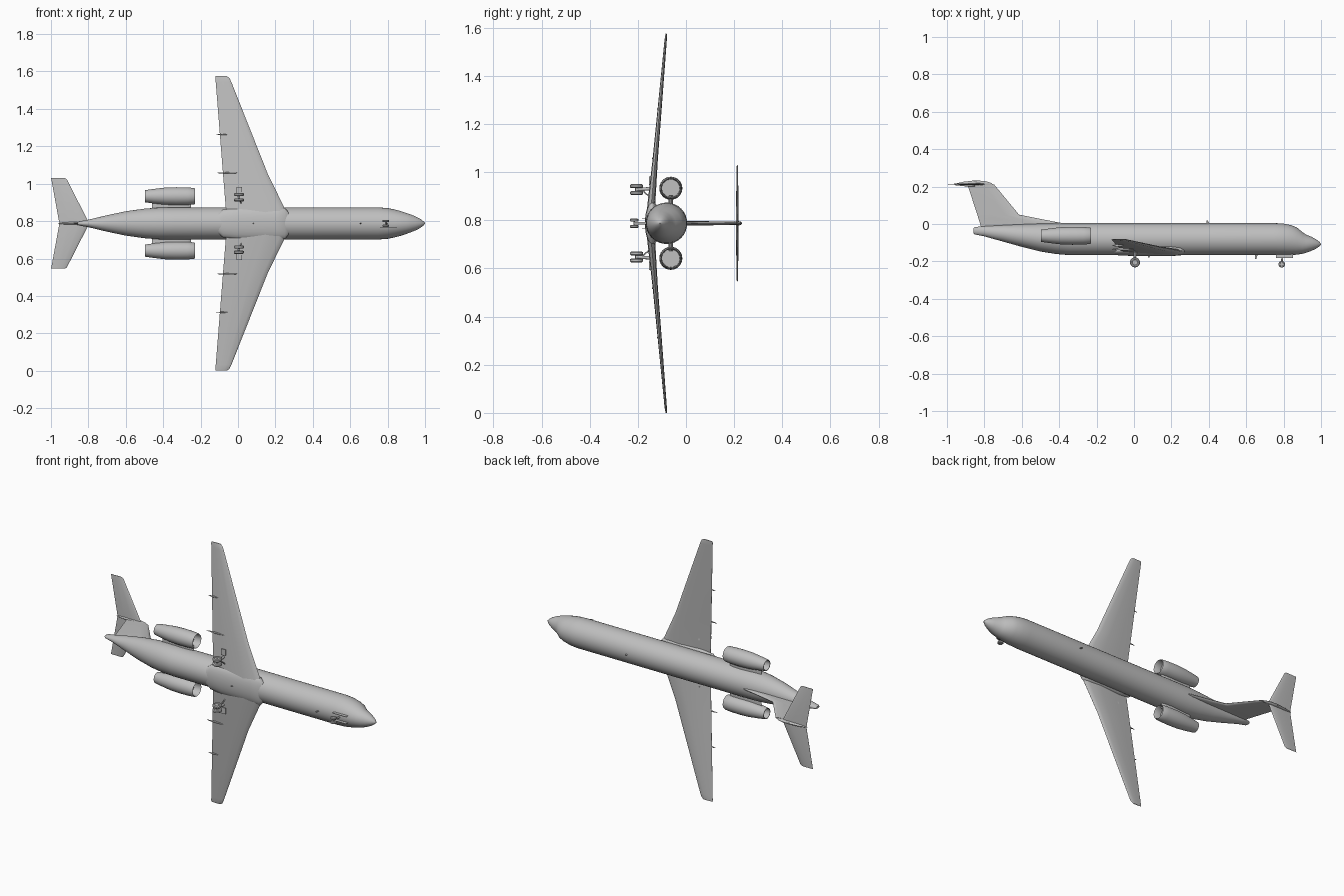
import bpy, bmesh, math
from mathutils import Vector

MID = 0.7875  # height of the aircraft centreline; nose is +x, roof is +y, span runs along z

paint = bpy.data.materials.new("light_grey")
paint.diffuse_color = (0.52, 0.52, 0.52, 1)


def loft(name, rings):
    """Skin a list of equal-length closed rings and cap both ends."""
    bm = bmesh.new()
    rows = [[bm.verts.new(p) for p in ring] for ring in rings]
    n = len(rows[0])
    for a, b in zip(rows, rows[1:]):
        for i in range(n):
            j = (i + 1) % n
            bm.faces.new((a[i], a[j], b[j], b[i]))
    bm.faces.new(rows[0])
    bm.faces.new(rows[-1])
    bmesh.ops.recalc_face_normals(bm, faces=bm.faces)
    mesh = bpy.data.meshes.new(name)
    bm.to_mesh(mesh)
    bm.free()
    mesh.materials.append(paint)
    ob = bpy.data.objects.new(name, mesh)
    bpy.context.collection.objects.link(ob)
    return ob


def body(name, stations, z=MID, sides=24):
    """Elliptical body along x from (x, top, bottom, half width)."""
    rings = []
    for x, top, bot, w in stations:
        cy, h = (top + bot) / 2, (top - bot) / 2
        rings.append([(x, cy + h * math.cos(2 * math.pi * i / sides),
                       z + w * math.sin(2 * math.pi * i / sides)) for i in range(sides)])
    return loft(name, rings)


def foil(name, stations, axis):
    """Wing-like surface from (leading x, trailing x, y, z, thickness)."""
    half = [(0, 0.0), (0.02, 0.35), (0.1, 0.8), (0.35, 1), (0.7, 0.6), (1, 0.06)]
    outline = half + [(u, -v) for u, v in reversed(half[1:])]
    rings = []
    for lead, trail, y, z, t in stations:
        rings.append([Vector((lead + (trail - lead) * u, y, z)) + Vector(axis) * (v * t / 2)
                      for u, v in outline])
    return loft(name, rings)


def rod(name, a, b, r, sides=12):
    """Cylinder between two points."""
    a, b = Vector(a), Vector(b)
    q = (b - a).to_track_quat('Z', 'Y')
    ring = [q @ Vector((r * math.cos(2 * math.pi * i / sides),
                        r * math.sin(2 * math.pi * i / sides), 0)) for i in range(sides)]
    return loft(name, [[p + a for p in ring], [p + b for p in ring]])


def box(name, x, y, z):
    """Box from (min, max) ranges."""
    return loft(name, [[(x[0], y[0], c), (x[1], y[0], c), (x[1], y[1], c), (x[0], y[1], c)]
                       for c in z])


def wheel(name, x, y, z, r, w):
    """Wheel with bevelled shoulders and a recessed hub."""
    prof = [(-0.3, 0.5), (-0.5, 0.6), (-0.5, 0.82), (-0.25, 1),
            (0.25, 1), (0.5, 0.82), (0.5, 0.6), (0.3, 0.5)]
    return loft(name, [[(x + r * k * math.cos(math.pi * i / 10),
                         y + r * k * math.sin(math.pi * i / 10), z + w * d) for i in range(20)]
                       for d, k in prof])


# Fuselage with cockpit hump, pointed nose and tapering tail
body("fuselage", [
    (-0.858, -0.022, -0.050, 0.006), (-0.85, -0.016, -0.056, 0.011), (-0.80, -0.012, -0.066, 0.020),
    (-0.70, -0.006, -0.094, 0.044), (-0.60, -0.001, -0.122, 0.065), (-0.50, 0.003, -0.147, 0.079),
    (-0.42, 0.005, -0.160, 0.085), (-0.34, 0.005, -0.167, 0.086), (0.0, 0.005, -0.167, 0.086),
    (0.40, 0.005, -0.167, 0.086), (0.75, 0.005, -0.167, 0.086), (0.80, 0.002, -0.167, 0.082),
    (0.84, -0.006, -0.166, 0.074), (0.87, -0.018, -0.164, 0.066), (0.90, -0.043, -0.159, 0.056),
    (0.92, -0.057, -0.154, 0.049), (0.95, -0.069, -0.143, 0.037), (0.975, -0.083, -0.131, 0.024),
    (0.992, -0.096, -0.119, 0.011), (1.0, -0.105, -0.110, 0.002)], sides=32)

# Fairing around the wing roots
body("belly_fairing", [
    (-0.13, -0.135, -0.160, 0.03), (-0.08, -0.112, -0.168, 0.075), (0.0, -0.105, -0.171, 0.086),
    (0.20, -0.105, -0.171, 0.088), (0.25, -0.115, -0.168, 0.084), (0.27, -0.130, -0.155, 0.06)])

# Fin with a long dorsal fillet
foil("fin", [(-0.34, -0.815, -0.03, MID, 0.018), (-0.38, -0.823, 0.004, MID, 0.018),
             (-0.50, -0.831, 0.027, MID, 0.018), (-0.615, -0.838, 0.05, MID, 0.018),
             (-0.747, -0.890, 0.21, MID, 0.014)], (0, 0, 1))
body("fin_cap", [
    (-0.96, 0.215, 0.208, 0.002), (-0.91, 0.226, 0.202, 0.007), (-0.85, 0.233, 0.200, 0.009),
    (-0.80, 0.230, 0.202, 0.008), (-0.77, 0.222, 0.206, 0.005), (-0.755, 0.213, 0.208, 0.001)],
    sides=12)

for s, side in ((1, "left"), (-1, "right")):
    def at(d):
        return MID + s * d

    # Swept wing with a kinked leading edge and slight upward tilt
    foil(side + "_wing", [
        (0.262, -0.062, -0.146, at(0.05), 0.034), (0.245, -0.066, -0.143, at(0.09), 0.032),
        (0.160, -0.080, -0.128, at(0.263), 0.022), (-0.035, -0.119, -0.085, at(0.755), 0.010),
        (-0.046, -0.121, -0.083, at(0.778), 0.008),
        (-0.060, -0.121, -0.082, at(0.7875), 0.004)], (0, 1, 0))

    # Flap track fairings under the trailing edge
    for n, d, x0, x1, y, r in (("inner", 0.27, -0.118, 0.0, -0.134, 0.006),
                               ("outer", 0.475, -0.118, -0.055, -0.115, 0.005)):
        span = x1 - x0
        body(f"{side}_{n}_flap_fairing",
             [(x0 + span * t, y + r * k * 1.3, y - r * k * 1.3, r * k * 0.7)
              for t, k in ((0, 0.1), (0.2, 0.6), (0.5, 1), (0.8, 0.75), (1, 0.1))],
             z=at(d), sides=10)

    # Tailplane
    foil(side + "_tailplane", [(-0.795, -0.955, 0.213, at(0), 0.012),
                               (-0.915, -0.998, 0.213, at(0.235), 0.006),
                               (-0.925, -1.0, 0.213, at(0.242), 0.003)], (0, 1, 0))

    # Engine nacelle with open intake and exhaust, carried on a pylon
    prof = [(-0.275, 0.004), (-0.275, 0.037), (-0.235, 0.038), (-0.230, 0.041), (-0.236, 0.044),
            (-0.27, 0.047), (-0.33, 0.048), (-0.39, 0.046), (-0.45, 0.039), (-0.498, 0.032),
            (-0.498, 0.029), (-0.46, 0.031), (-0.46, 0.004)]
    body(side + "_engine", [(x, -0.063 + r, -0.063 - r, r) for x, r in prof], z=at(0.1455))
    foil(side + "_pylon", [(-0.25, -0.46, -0.063, at(0.05), 0.02),
                           (-0.25, -0.46, -0.063, at(0.115), 0.02)], (0, 1, 0))

    # Main landing gear: twin wheels, leg, side brace and door
    for n, d in (("inner", 0.126), ("outer", 0.154)):
        wheel(f"{side}_{n}_main_wheel", 0.005, -0.205, at(d), 0.027, 0.017)
    rod(side + "_main_axle", (0.005, -0.205, at(0.12)), (0.005, -0.205, at(0.16)), 0.006)
    rod(side + "_main_leg", (0.005, -0.205, at(0.14)), (0.005, -0.13, at(0.145)), 0.007)
    rod(side + "_main_brace", (0.005, -0.185, at(0.14)), (0.02, -0.14, at(0.10)), 0.003)
    box(side + "_main_door", (-0.008, 0.022), (-0.153, -0.148), (at(0.158), at(0.195)))

    # Nose wheels and doors
    wheel(side + "_nose_wheel", 0.79, -0.215, at(0.013), 0.0175, 0.012)
    box(side + "_nose_door", (0.758, 0.85), (-0.182, -0.16), (at(0.020), at(0.022)))

# Nose gear leg and axle
rod("nose_leg", (0.79, -0.215, MID), (0.795, -0.155, MID), 0.005)
rod("nose_axle", (0.79, -0.215, MID - 0.015), (0.79, -0.215, MID + 0.015), 0.004)

# Blade antennas: one on the roof, two on the belly
for name, x, y0, y1 in (("roof_antenna", 0.395, 0.0, 0.02),
                        ("front_belly_antenna", 0.655, -0.16, -0.186),
                        ("rear_belly_antenna", 0.082, -0.165, -0.18)):
    foil(name, [(x + 0.008, x - 0.008, y0, MID, 0.004),
                (x - 0.001, x - 0.008, y1, MID, 0.003)], (0, 0, 1))

# Smooth skin, sharp edges
bpy.ops.object.select_all(action='SELECT')
bpy.context.view_layer.objects.active = bpy.data.objects["fuselage"]
bpy.ops.object.shade_smooth_by_angle(angle=math.radians(35))
